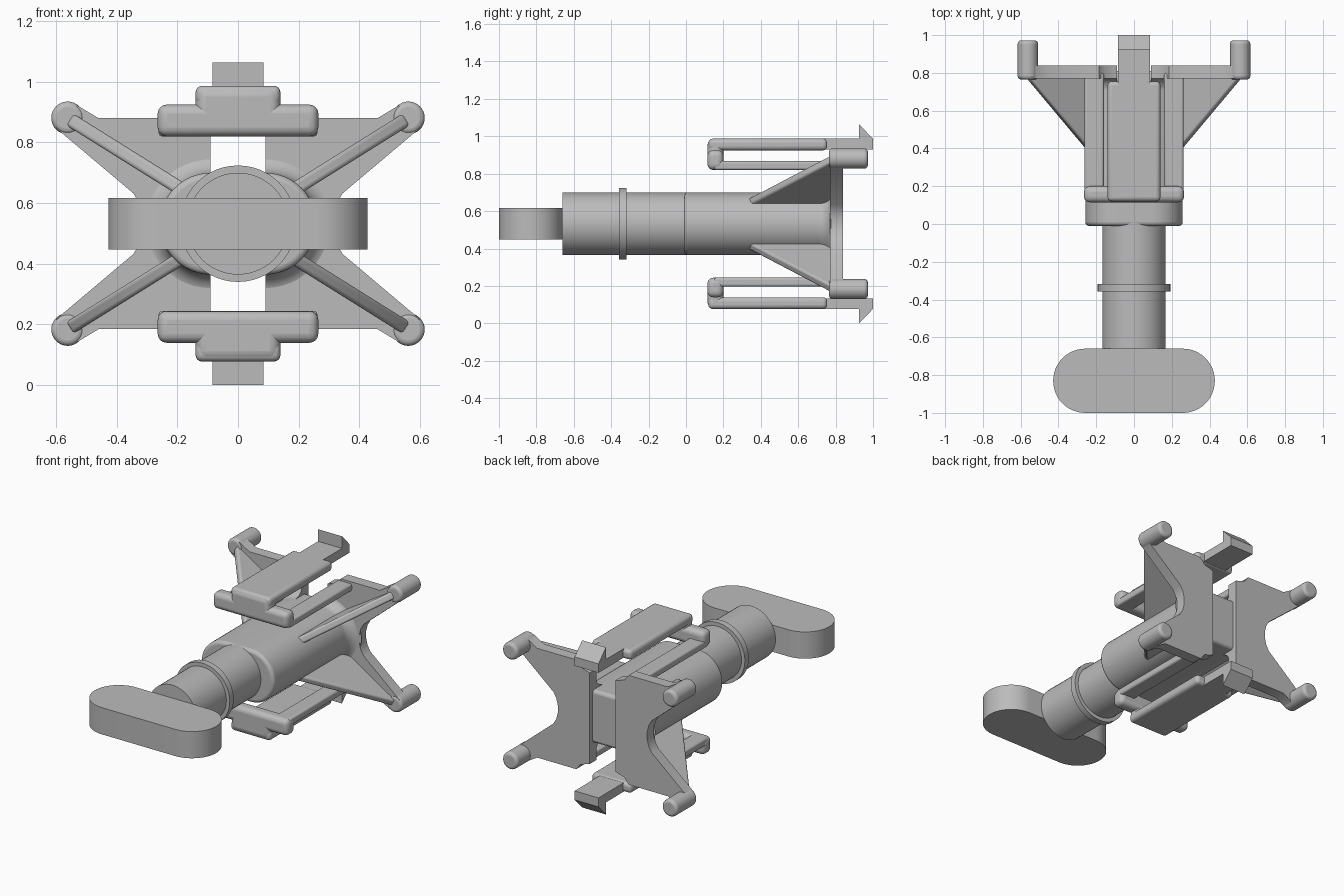
import bpy, bmesh, math
from mathutils import Vector, Matrix

if "Cube" in bpy.data.objects:
    bpy.data.objects.remove(bpy.data.objects["Cube"])

ZC = 0.532  # height of the central axis
grey = bpy.data.materials.new("plain grey")
grey.use_nodes = True
grey.diffuse_color = (0.5, 0.5, 0.5, 1)
grey.node_tree.nodes["Principled BSDF"].inputs["Base Color"].default_value = (0.5, 0.5, 0.5, 1)


def finish(bm, name, sx=1, sz=1, bevel=0, segments=4):
    """Mirror about the axis, lift to axis height, bevel and smooth."""
    bm.transform(Matrix.Translation((0, 0, ZC)) @ Matrix.Diagonal((sx, 1, sz, 1)))
    bmesh.ops.recalc_face_normals(bm, faces=bm.faces)
    mesh = bpy.data.meshes.new(name)
    bm.to_mesh(mesh)
    bm.free()
    mesh.materials.append(grey)
    ob = bpy.data.objects.new(name, mesh)
    bpy.context.collection.objects.link(ob)
    if bevel:
        mod = ob.modifiers.new("Bevel", 'BEVEL')
        mod.width, mod.segments, mod.limit_method = bevel, segments, 'ANGLE'
        mod.angle_limit = math.radians(40)
    bpy.ops.object.select_all(action='DESELECT')
    ob.select_set(True)
    bpy.context.view_layer.objects.active = ob
    bpy.ops.object.shade_smooth_by_angle(angle=math.radians(35))
    return ob


def prism(name, points, depth, sx=1, sz=1, bevel=0):
    """Extrude a planar outline along a vector."""
    bm = bmesh.new()
    face = bm.faces.new([bm.verts.new(p) for p in points])
    new = bmesh.ops.extrude_face_region(bm, geom=[face])["geom"]
    bmesh.ops.translate(bm, vec=depth, verts=[v for v in new if isinstance(v, bmesh.types.BMVert)])
    return finish(bm, name, sx, sz, bevel)


def block(name, x, y, z, sx=1, sz=1, bevel=0):
    """Box from ranges; z is measured from the axis."""
    pts = [(x[0], y[0], z[0]), (x[1], y[0], z[0]), (x[1], y[1], z[0]), (x[0], y[1], z[0])]
    return prism(name, pts, (0, 0, z[1] - z[0]), sx, sz, bevel)


def rod(name, x, z, radius, y0, y1, sx=1, sz=1, bevel=0, sides=48):
    pts = [(x + radius * math.cos(t), y0, z + radius * math.sin(t))
           for t in (2 * math.pi * i / sides for i in range(sides))]
    return prism(name, pts, (0, y1 - y0, 0), sx, sz, bevel)


def stadium(half, radius, steps=24):
    """Capsule outline in two dimensions."""
    out = []
    for side in (0, 1):
        for i in range(steps + 1):
            t = -math.pi / 2 + math.pi * (i / steps + side)
            out.append((half * (1 - 2 * side) + radius * math.cos(t), radius * math.sin(t)))
    return out


# Shaft, collar and grip
rod("shaft", 0, 0, 0.168, -0.66, 0.05)
rod("shaft_collar", 0, 0, 0.192, -0.357, -0.318)
prism("grip", [(x, y - 0.83, -0.085) for x, y in stadium(0.258, 0.17)], (0, 0, 0.17))

# Capsule-shaped body
prism("body", [(x, -0.01, z) for x, z in stadium(0.09, 0.168)], (0, 0.82, 0), bevel=0.02)

# Half of the mounting plate outline, upper part, then reflected downward
upper = [(0.09, 0.29), (0.155, 0.31), (0.185, 0.348), (0.46, 0.348), (0.53, 0.39),
         (0.6, 0.315), (0.345, 0.1), (0.325, 0.065), (0.315, 0.025)]
outline = upper + [(x, -z) for x, z in reversed(upper)]

for sx, side in ((1, "left"), (-1, "right")):
    prism(f"{side}_mounting_plate", [(x, 0.77, z) for x, z in outline], (0, 0.07, 0), sx)

    # Curved flare where the body meets the plate
    bm = bmesh.new()
    rings = []
    for j in range(9):
        a = math.pi / 2 * j / 8
        r = 0.167 + 0.07 * (1 - math.cos(a))
        y = 0.70 + 0.075 * math.sin(a)
        rings.append([bm.verts.new((0.09 + r * math.cos(t), y, r * math.sin(t)))
                      for t in (-math.pi / 2 + math.pi * i / 24 for i in range(25))])
    for a, b in zip(rings, rings[1:]):
        for i in range(25):
            k = (i + 1) % 25
            bm.faces.new((a[i], a[k], b[k], b[i]))
    bm.faces.new(rings[0])
    bm.faces.new(rings[-1])
    finish(bm, f"{side}_body_flare", sx)

    for sz, level in ((1, "upper"), (-1, "lower")):
        # Corner peg and the diagonal rib leading to it
        rod(f"{level}_{side}_peg", 0.562, 0.349, 0.054, 0.765, 0.972, sx, sz, 0.018, 32)
        along = Vector((0.36, 0, 0.225)).normalized()
        across = Vector((-along.z, 0, along.x)) * 0.045
        start = Vector((0.2, 0, 0.122)) - across / 2
        rib = [(-0.08, 0.32), (0, 0.34), (0.42, 0.765), (0.42, 0.79), (-0.08, 0.79)]
        prism(f"{level}_{side}_rib", [start + along * s + Vector((0, y, 0)) for s, y in rib],
              across, sx, sz, 0.016)
        # Spring arm from the plate to the clip
        block(f"{level}_{side}_clip_arm", (0.16, 0.262), (0.15, 0.8), (0.288, 0.335), sx, sz, 0.012)

for sz, level in ((1, "upper"), (-1, "lower")):
    # Clip crossbar, tongue, neck and hook
    block(f"{level}_clip_crossbar", (-0.265, 0.265), (0.115, 0.2), (0.288, 0.393), 1, sz, 0.03)
    block(f"{level}_clip_bend", (-0.14, 0.14), (0.115, 0.2), (0.3, 0.455), 1, sz, 0.035)
    block(f"{level}_clip_tongue", (-0.14, 0.14), (0.12, 0.755), (0.393, 0.455), 1, sz, 0.022)
    block(f"{level}_clip_neck", (-0.084, 0.084), (0.7, 0.96), (0.398, 0.455), 1, sz)
    hook = [(0.925, 0.398), (1.0, 0.398), (1.0, 0.455), (0.925, 0.532)]
    prism(f"{level}_clip_hook", [(-0.084, y, z) for y, z in hook], (0.168, 0, 0), 1, sz)
